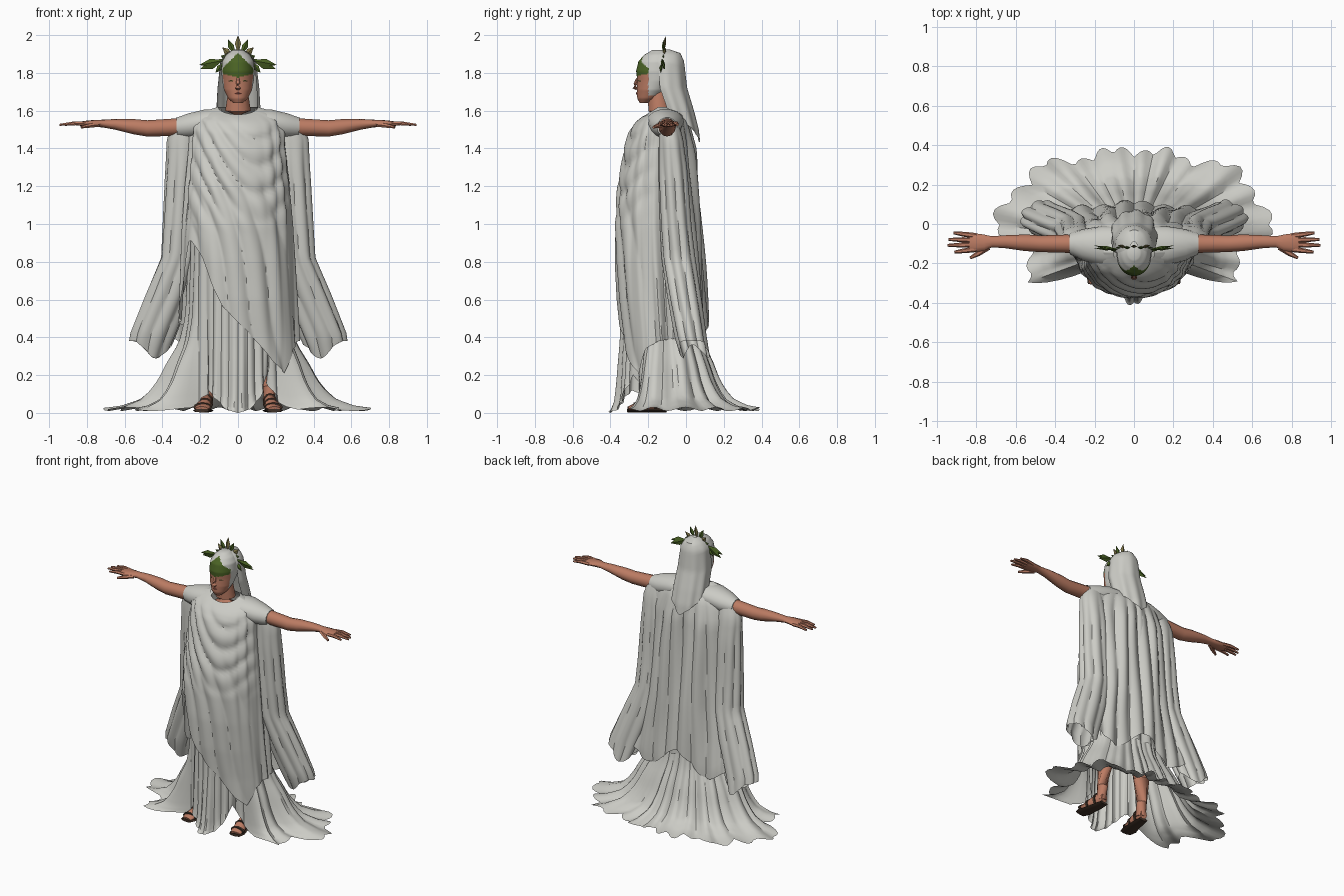
import bpy, bmesh, math
from math import sin, cos, pi, radians
from mathutils import Vector

if "Cube" in bpy.data.objects:
    bpy.data.objects.remove(bpy.data.objects["Cube"])


def material(name, rgb):
    m = bpy.data.materials.new(name)
    m.use_nodes = True
    m.diffuse_color = (*rgb, 1)
    bsdf = next(n for n in m.node_tree.nodes if n.type == 'BSDF_PRINCIPLED')
    bsdf.inputs["Base Color"].default_value = (*rgb, 1)
    return m


CLOTH = material("pale cloth", (.6, .6, .56))
SKIN = material("skin", (.5, .2, .125))
LEAF = material("leaf green", (.07, .125, .018))
OLIVE = material("dry olive", (.2, .17, .06))
LEATHER = material("dark leather", (.05, .03, .02))
LIPS = material("lips", (.36, .11, .08))


def finish(name, bm, mats, angle=40, rule=None):
    """Turn a bmesh into a shaded object, colouring faces by rule."""
    bmesh.ops.recalc_face_normals(bm, faces=bm.faces)
    if rule:
        for f in bm.faces:
            f.material_index = rule(f.calc_center_median())
    mesh = bpy.data.meshes.new(name)
    bm.to_mesh(mesh)
    bm.free()
    for m in mats:
        mesh.materials.append(m)
    ob = bpy.data.objects.new(name, mesh)
    bpy.context.collection.objects.link(ob)
    bpy.ops.object.select_all(action='DESELECT')
    ob.select_set(True)
    bpy.context.view_layer.objects.active = ob
    bpy.ops.object.shade_smooth_by_angle(angle=radians(angle))


def at(table, key):
    """Linear lookup in rows of (key, values...)."""
    rows = sorted(table)
    key = min(max(key, rows[0][0]), rows[-1][0])
    for a, b in zip(rows, rows[1:]):
        if key <= b[0]:
            t = (key - a[0]) / (b[0] - a[0])
            return [p + (q - p) * t for p, q in zip(a[1:], b[1:])]


def sheet(name, fn, nu, nv, mats, wrap=True, caps=False, angle=40, rule=None):
    """Grid surface from fn(u, v), optionally closed around u and capped."""
    bm = bmesh.new()
    cols = nu if wrap else nu + 1
    rows = [[bm.verts.new(fn(i / nu, j / nv)) for i in range(cols)] for j in range(nv + 1)]
    for a, b in zip(rows, rows[1:]):
        for i in range(nu):
            k = (i + 1) % cols
            bm.faces.new((a[i], a[k], b[k], b[i]))
    if caps:
        bm.faces.new(rows[0])
        bm.faces.new(rows[-1])
    finish(name, bm, mats, angle, rule)


def tube(name, path, mat, n=10, side=1):
    """Elliptical tube through rows of (x, y, z, half width, half height)."""
    pts = [Vector((side * p[0], p[1], p[2])) for p in path]

    def fn(u, v):
        j = round(v * (len(pts) - 1))
        d = pts[min(j + 1, len(pts) - 1)] - pts[max(j - 1, 0)]
        q = d.to_track_quat('Z', 'Y')
        a = 2 * pi * u
        return pts[j] + q @ Vector((path[j][3] * cos(a), path[j][4] * sin(a), 0))
    sheet(name, fn, n, len(pts) - 1, [mat], caps=True)


def fold(t):
    """Soft ridge with a sharp valley, between -0.6 and 0.4."""
    return abs(sin(t)) - .6


# Under tunic: pleated, split over the feet, trailing on the floor
FLOOR = [(0, .3), (20, .27), (45, .22), (58, .25), (70, .55), (88, .55), (95, .69),
         (112, .68), (127, .62), (144, .52), (168, .47), (180, .48)]
RAISE = [(-62, .01), (-54, .08), (-40, .12), (-26, .07), (-14, .02), (0, 0), (14, .02),
         (26, .08), (40, .2), (54, .1), (62, .01)]
FLARE = [(0, 1), (.013, .82), (.05, .6), (.1, .48), (.16, .38), (.24, .29), (.36, .13), (.5, .05), (1, 0)]


def tunic_point(u, v):
    deg = 360 * u - 180
    a = radians(deg)
    hem = at(RAISE, deg)[0]
    w = (1 - v) ** 2
    z = hem + (1 - hem) * w
    front = .5 + .5 * cos(a)
    top = 1 / math.hypot(sin(a) / .25, cos(a) / (.15 + .085 * front))
    r = top + (at(FLOOR, abs(deg))[0] - top) * at(FLARE, w)[0]
    r *= 1 + (.03 + .05 * v) * (fold(a * 15 + .4 * sin(3 * a)) + .5 * sin(a * 11 + 2 * v))
    z += .01 * v * (1 + sin(a * 23)) * (abs(deg) > 60)
    return r * sin(a), -.1 - r * cos(a), z


sheet("under_tunic", tunic_point, 180, 26, [CLOTH], angle=35)

# Wrapped over-robe with swags on the chest and a slanting front hem
ROBE = [(1.62, .105, -.21, -.08), (1.6, .17, -.235, -.05), (1.56, .225, -.27, 0),
        (1.5, .245, -.3, .025), (1.4, .25, -.325, .035), (1.2, .27, -.355, .045),
        (1, .285, -.37, .06), (.8, .295, -.37, .07), (.6, .305, -.36, .08),
        (.4, .315, -.34, .085), (.2, .32, -.33, .08)]
HEM = [(-180, .45), (-120, .45), (-90, .5), (-60, .92), (-40, .82), (-15, .56), (15, .4),
       (35, .27), (52, .21), (66, .34), (85, .38), (120, .4), (180, .45)]


def robe_point(u, v):
    deg = 360 * u - 180
    a = radians(deg)
    hem = at(HEM, deg)[0]
    z = 1.62 + (hem - 1.62) * v
    rx, yf, yb = at(ROBE, z)
    x, y = rx * sin(a), (yf + yb) / 2 - (yb - yf) / 2 * cos(a)
    front = max(0, cos(a))
    swag = fold(21 * (z - 4 * (x - .08) ** 2) + sin(9 * x)) * front * min(1, max(0, (z - .95) * 4))
    slant = fold(17 * (x * 1.6 + .45 * z) + sin(5 * z)) * front * min(1, max(0, (1.3 - z) * 4))
    pleat = (fold(a * 11) + .6 * sin(a * 17 + 2 * z)) * (1 - front)
    k = 1 + min(1, v * 9) * (.09 * swag + .08 * slant + .05 * pleat)
    z -= .04 * front * (1 - v) ** 9
    return x * k, -.13 + (y + .13) * k, z


sheet("over_robe", robe_point, 160, 64, [CLOTH], angle=35)

# Cape across the back, from the shoulders to the calves
CAPE = [(1.59, .2, -.035, .03), (1.54, .28, .015, .08), (1.4, .34, .045, .09), (1.2, .365, .06, .1),
        (1, .375, .075, .11), (.8, .395, .09, .12), (.6, .44, .1, .11), (.4, .47, .11, .08)]


def cape_point(u, v):
    s = 2 * u - 1
    hem = .43 + .06 * cos(2.2 * pi * s) - .07 * abs(s)
    z = 1.59 + (hem - 1.59) * v
    w, yb, bend = at(CAPE, z)
    ripple = fold(s * 13 + 1.5 * (1 - z) * s) + .5 * sin(s * 9 + 4 * z)
    return w * s, yb - bend * s * s + .022 * min(1, 5 * v) * ripple, z


sheet("back_cape", cape_point, 72, 30, [CLOTH], wrap=False, angle=35)

# Cloth hanging from each arm, sweeping outward at the bottom
DRAPE = [(1.53, .27, .075, -.09, .05), (1.46, .285, .09, -.08, .065), (1.3, .285, .095, -.07, .075),
         (1, .295, .1, -.055, .08), (.82, .305, .1, -.04, .085), (.62, .37, .12, -.01, .085),
         (.4, .455, .12, .025, .08), (.25, .48, .08, .06, .07)]


def drape_point(side):
    def fn(u, v):
        a = 2 * pi * u
        hem = .34 + .03 * sin(a) - .03 * cos(2 * a) + .02 * sin(3 * a)
        z = 1.53 + (hem - 1.53) * v
        cx, rx, cy, ry = at(DRAPE, z)
        k = 1 + .16 * min(1, 4 * v) * fold(a * 4 + z * 1.5 + side)
        return side * (cx + rx * k * sin(a)), cy - ry * k * cos(a), z
    return fn


# Arms, hands, legs and sandals
ARM = [(.2, -.1, 1.53, .05, .045), (.34, -.1, 1.512, .046, .046), (.48, -.1, 1.506, .042, .043),
       (.55, -.095, 1.515, .042, .04), (.65, -.09, 1.528, .033, .028), (.72, -.09, 1.532, .028, .02),
       (.76, -.095, 1.532, .042, .019), (.81, -.095, 1.53, .048, .016), (.835, -.094, 1.53, .042, .012)]
SLEEVE = [(.08, -.11, 1.55, .1, .06), (.16, -.11, 1.54, .1, .07), (.25, -.105, 1.52, .082, .068),
          (.3, -.1, 1.513, .064, .058), (.325, -.1, 1.512, .054, .052)]
FINGERS = [(-.128, -.142, .91), (-.105, -.108, .945), (-.082, -.078, .94), (-.06, -.045, .915)]
FOOT = [(.165, -.1, .045, .025, .03), (.17, -.16, .055, .033, .045), (.178, -.22, .042, .038, .032),
        (.188, -.27, .03, .044, .02), (.192, -.305, .022, .034, .012)]
for side, tag in ((1, "left"), (-1, "right")):
    sheet(tag + "_drape", drape_point(side), 64, 26, [CLOTH], angle=35)
    tube(tag + "_arm", ARM, SKIN, 12, side)
    tube(tag + "_sleeve", SLEEVE, CLOTH, 14, side)
    for i, (y0, y1, x1) in enumerate(FINGERS):
        mid = ((.8 + x1) / 2, (y0 + y1) / 2, 1.533, .013, .011)
        tube(f"{tag}_finger_{i + 1}", [(.8, y0, 1.53, .014, .012), mid, (x1, y1, 1.525, .007, .006)],
             SKIN, 6, side)
    tube(tag + "_thumb", [(.74, -.115, 1.527, .018, .014), (.79, -.15, 1.52, .014, .012),
                          (.83, -.172, 1.512, .007, .007)], SKIN, 6, side)
    tube(tag + "_leg", [(.165, -.13, .04, .032, .034), (.165, -.12, .14, .034, .036),
                        (.155, -.11, .3, .05, .055), (.14, -.12, .5, .055, .06)], SKIN, 10, side)
    tube(tag + "_foot", FOOT, SKIN, 10, side)
    tube(tag + "_sole", [(x, y - .004, .012, w + .008, .01) for x, y, z, w, h in FOOT], LEATHER, 8, side)
    for i, (x, y, z, w, h) in enumerate(FOOT[1:4]):
        tube(f"{tag}_strap_{i + 1}", [(x, y + d, z, w + .005, h + .005) for d in (.009, -.009)],
             LEATHER, 12, side)

# Neck and head
tube("neck", [(0, -.14, 1.54, .1, .075), (0, -.14, 1.6, .068, .06), (0, -.15, 1.7, .052, .055)], SKIN, 14)
HEAD = [(1.64, .025, -.245, -.2), (1.665, .052, -.258, -.15), (1.71, .074, -.26, -.1),
        (1.76, .084, -.258, -.06), (1.81, .088, -.264, -.05), (1.86, .084, -.252, -.05),
        (1.895, .064, -.222, -.07), (1.92, .03, -.18, -.11)]


def head_point(u, v):
    a = 2 * pi * u
    z = 1.64 + .28 * v
    w, yf, yb = at(HEAD, z)
    return w * sin(a), (yf + yb) / 2 - (yb - yf) / 2 * cos(a), z


def head_colour(c):
    if c.y < -.2 and 1.775 + .25 * abs(c.x) < c.z < 1.905 - abs(c.x):
        return 1
    return 2 if c.z > 1.81 or (c.y > -.2 and c.z > 1.68) else 0


sheet("head", head_point, 64, 48, [SKIN, LEAF, CLOTH], caps=True, rule=head_colour)
tube("nose", [(0, -.258, 1.77, .008, .006), (0, -.268, 1.74, .011, .01),
              (0, -.272, 1.722, .016, .012), (0, -.26, 1.714, .012, .006)], SKIN, 8)
tube("mouth", [(-.026, -.25, 1.69, .003, .003), (0, -.26, 1.692, .006, .007),
               (.026, -.25, 1.69, .003, .003)], LIPS, 6)
for side, tag in ((1, "left"), (-1, "right")):
    tube(tag + "_eye", [(.02, -.252, 1.757, .003, .003), (.034, -.248, 1.759, .005, .005),
                        (.05, -.236, 1.757, .003, .003)], OLIVE, 6, side)

# Veil over the back of the head, ending in a point between the shoulders
VEIL = [(1.925, .015, -.11, .02), (1.905, .065, -.11, .08), (1.86, .095, -.11, .1),
        (1.72, .11, -.1, .105), (1.6, .115, -.06, .1), (1.5, .115, -.03, .095), (1.4, .1, -.02, .095)]


def veil_point(u, v):
    s = 2 * u - 1
    a = radians(112) * s
    z = 1.925 + (1.43 + .17 * abs(s) - 1.925) * v
    w, yc, d = at(VEIL, z)
    k = 1 + .05 * v * sin(9 * a)
    return w * k * sin(a), yc + d * k * cos(a), z


sheet("veil", veil_point, 36, 24, [CLOTH], wrap=False)


# Leaf wreath: rising fan of points and drooping side leaves
def leaf(name, base, tip, width, mat):
    base, tip = Vector(base), Vector(tip)
    across = (tip - base).cross(Vector((0, 1, 0))).normalized() * width
    mid = base.lerp(tip, .55)
    ridge = Vector((0, .008, 0))
    bm = bmesh.new()
    for p in (base, tip, mid + across, mid - across, mid + ridge, mid - ridge):
        bm.verts.new(p)
    bmesh.ops.convex_hull(bm, input=bm.verts)
    finish(name, bm, [mat], 20)


for i in range(7):
    a = radians(26 * (i - 3))
    r = .13 - .012 * abs(i - 3)
    leaf(f"crown_leaf_{i + 1}", (.04 * sin(a), -.12, 1.87 + .03 * cos(a)),
         (r * sin(a), -.12 + .012 * (i % 2), 1.87 + r * cos(a)), .017, OLIVE if i % 2 else LEAF)
for side, tag in ((1, "left"), (-1, "right")):
    for i, (x, z, w) in enumerate(((.2, 1.82, .025), (.205, 1.842, .022), (.12, 1.8, .016))):
        leaf(f"{tag}_wreath_leaf_{i + 1}", (side * .07, -.13, 1.875 - .008 * i),
             (side * x, -.11 - .012 * i, z), w, LEAF)
